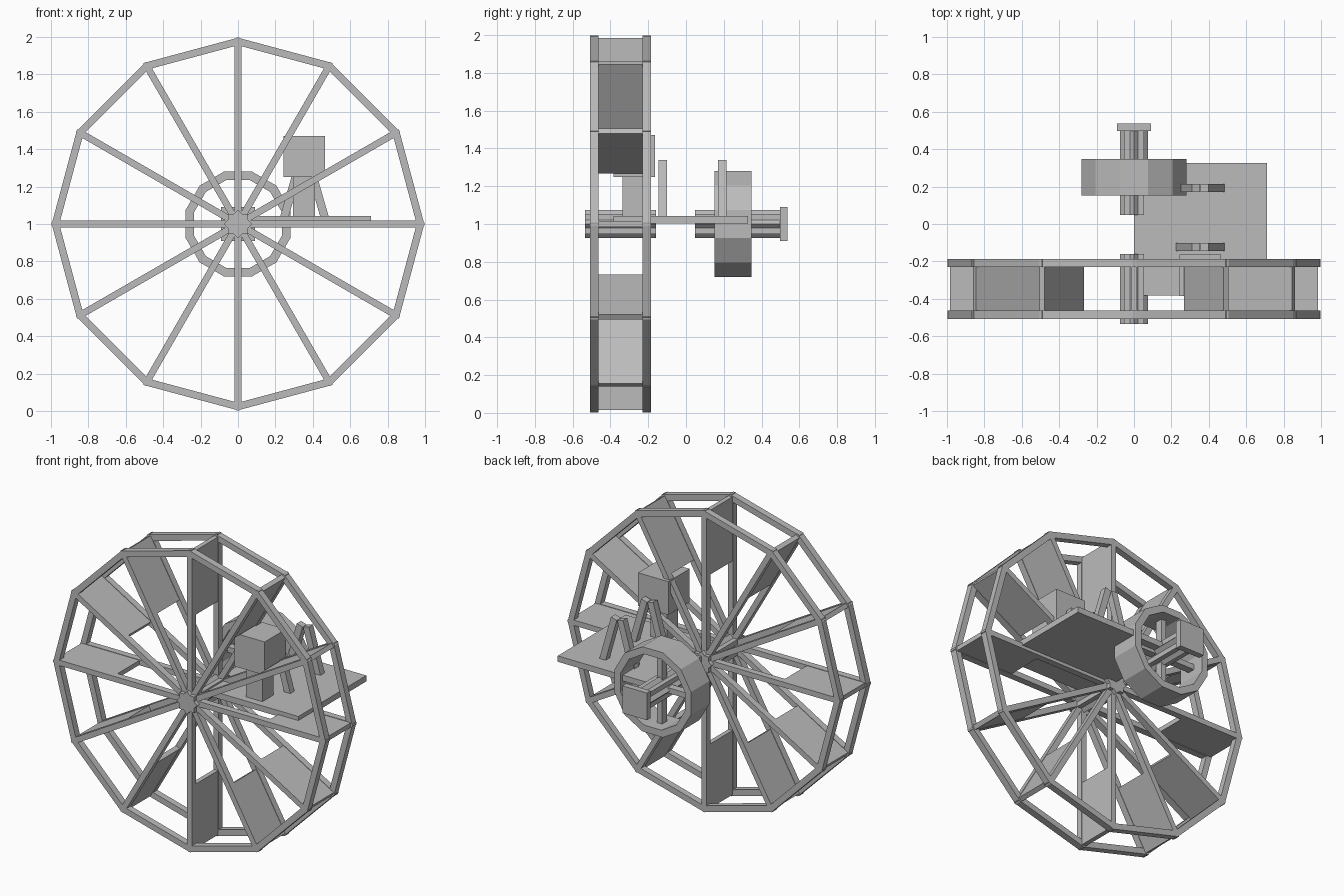
import bpy, bmesh, math
from mathutils import Matrix, Vector

if "Cube" in bpy.data.objects:
    bpy.data.objects.remove(bpy.data.objects["Cube"])

grey = bpy.data.materials.new("plain grey")
grey.diffuse_color = (0.5, 0.5, 0.5, 1)
grey.use_nodes = True
grey.node_tree.nodes["Principled BSDF"].inputs["Base Color"].default_value = grey.diffuse_color
AXIS = Matrix.Translation((0, 0, 1))      # wheel axle runs along y at z = 1


def finish(name, bm):
    bmesh.ops.recalc_face_normals(bm, faces=bm.faces)
    me = bpy.data.meshes.new(name)
    bm.to_mesh(me)
    bm.free()
    me.materials.append(grey)
    ob = bpy.data.objects.new(name, me)
    bpy.context.collection.objects.link(ob)
    return ob


def add_box(bm, lo, hi, m=Matrix()):
    lo, hi = Vector(lo), Vector(hi)
    size = Matrix.Diagonal((*(hi - lo), 1))
    bmesh.ops.create_cube(bm, size=1, matrix=m @ Matrix.Translation((lo + hi) / 2) @ size)


def box(name, lo, hi):
    bm = bmesh.new()
    add_box(bm, lo, hi)
    finish(name, bm)


def turn(deg):
    return AXIS @ Matrix.Rotation(math.radians(deg), 4, 'Y')


# Big wheel: two sides of spokes and rim beams
for side, y0, y1 in (("front", -0.508, -0.463), ("back", -0.229, -0.186)):
    spokes, rim = bmesh.new(), bmesh.new()
    for i in range(12):
        add_box(spokes, (0, y0, -0.018), (0.98, y1, 0.018), turn(30 * i))
        add_box(rim, (0.923, y0, -0.265), (0.962, y1, 0.265), turn(30 * i + 15))
    finish(side + "_wheel_spokes", spokes)
    finish(side + "_wheel_rim", rim)

# Paddles on the outer half of the spokes
bm = bmesh.new()
for i in range(12):
    add_box(bm, (0.56, -0.505, -0.015), (0.985, -0.189, 0.015), turn(30 * i))
finish("paddles", bm)

# Star-shaped axles made of two crossed square bars
for name, y0, y1 in (("wheel_axle", -0.535, -0.16), ("drum_axle", 0.047, 0.5)):
    bm = bmesh.new()
    for a in (0, 45):
        add_box(bm, (-0.053, y0, -0.053), (0.053, y1, 0.053), turn(a))
    finish(name, bm)
box("axle_end_cap", (-0.09, 0.497, 0.91), (0.09, 0.537, 1.09))

# Twelve-sided drum ring
bm = bmesh.new()
loops = []
for r, y in ((0.29, 0.152), (0.29, 0.348), (0.243, 0.348), (0.243, 0.152)):
    loops.append([bm.verts.new((r * math.cos(math.radians(30 * i + 15)), y,
                                1 + r * math.sin(math.radians(30 * i + 15))))
                  for i in range(12)])
for k in range(4):
    a, b = loops[k], loops[(k + 1) % 4]
    for i in range(12):
        j = (i + 1) % 12
        bm.faces.new((a[i], a[j], b[j], b[i]))
finish("drum_ring", bm)

# Drum spokes
bm = bmesh.new()
for i in range(4):
    add_box(bm, (0, 0.225, -0.018), (0.25, 0.275, 0.018), turn(90 * i))
finish("drum_spokes", bm)

# Platform with post and block
box("platform", (0, -0.383, 1.003), (0.71, 0.327, 1.042))
box("post", (0.293, -0.335, 1.03), (0.413, -0.22, 1.26))
box("block", (0.243, -0.385, 1.25), (0.465, -0.163, 1.47))

# A-frames: two leaning legs each
for name, y in (("front_a_frame", -0.123), ("back_a_frame", 0.192)):
    bm = bmesh.new()
    for s in (-1, 1):
        m = (Matrix.Translation((0.355 + s * 0.107, y, 1.04))
             @ Matrix.Rotation(-s * math.radians(16), 4, 'Y'))
        add_box(bm, (-0.022, -0.022, -0.015), (0.022, 0.022, 0.305), m)
    finish(name, bm)
